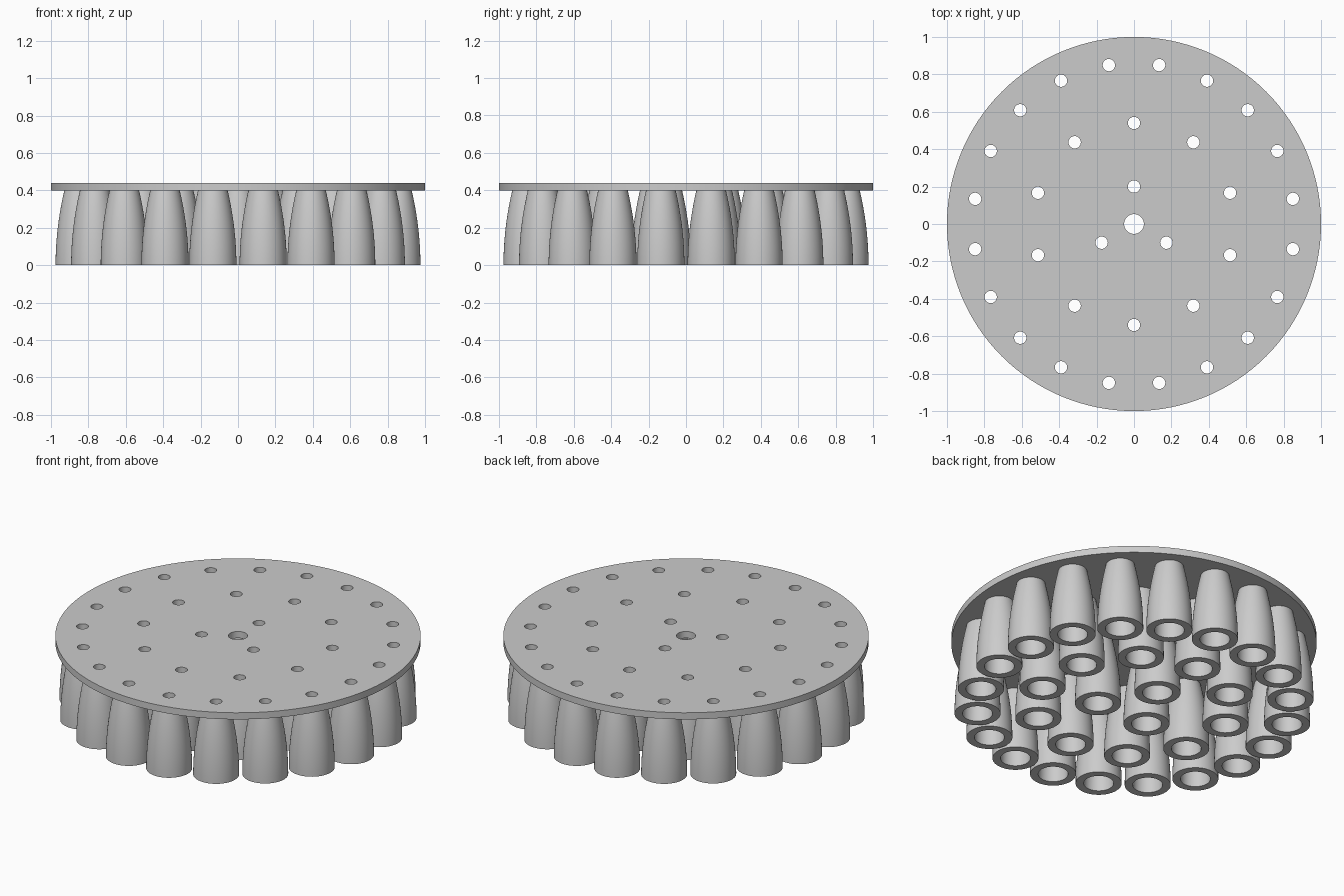
import bpy, bmesh, math
from mathutils import Matrix, Vector

cube = bpy.data.objects.get("Cube")
if cube:
    bpy.data.objects.remove(cube, do_unlink=True)

DISC_BOTTOM, DISC_TOP = 0.40, 0.44
HOLE = 0.033
WALL = 0.044

grey = bpy.data.materials.new("plain grey")
grey.use_nodes = True
colour = (0.6, 0.6, 0.6, 1)
grey.diffuse_color = colour
grey.node_tree.nodes["Principled BSDF"].inputs["Base Color"].default_value = colour


def ring(count, radius, start):
    """Evenly spaced points on a circle, start in degrees."""
    angles = [math.radians(start + 360 * i / count) for i in range(count)]
    return [Vector((radius * math.cos(a), radius * math.sin(a), 0)) for a in angles]


def finish(bm, name):
    bmesh.ops.recalc_face_normals(bm, faces=bm.faces)
    mesh = bpy.data.meshes.new(name)
    bm.to_mesh(mesh)
    bm.free()
    mesh.materials.append(grey)
    obj = bpy.data.objects.new(name, mesh)
    bpy.context.collection.objects.link(obj)
    return obj


def smooth(obj):
    bpy.ops.object.select_all(action="DESELECT")
    obj.select_set(True)
    bpy.context.view_layer.objects.active = obj
    bpy.ops.object.shade_smooth_by_angle(angle=math.radians(35))


centres = ring(20, 0.86, 9) + ring(10, 0.54, 90) + ring(3, 0.20, 90)

# Perforated disc: outline and hole circles filled, then extruded
bm = bmesh.new()
bmesh.ops.create_circle(bm, segments=128, radius=1)
bmesh.ops.create_circle(bm, segments=32, radius=0.053)
for c in centres:
    bmesh.ops.create_circle(bm, segments=32, radius=HOLE, matrix=Matrix.Translation(c))
bmesh.ops.triangle_fill(bm, use_beauty=True, edges=bm.edges[:], normal=(0, 0, 1))
bmesh.ops.translate(bm, verts=bm.verts, vec=(0, 0, DISC_BOTTOM))
top = bmesh.ops.extrude_face_region(bm, geom=bm.faces[:], use_keep_orig=True)["geom"]
bmesh.ops.translate(bm, verts=[v for v in top if isinstance(v, bmesh.types.BMVert)],
                    vec=(0, 0, DISC_TOP - DISC_BOTTOM))
smooth(finish(bm, "perforated_disc"))

# Hollow tapering cup, turned from a closed wall profile
STEPS, SIDES = 12, 48
heights = [DISC_BOTTOM * i / STEPS for i in range(STEPS + 1)]
outer = [(0.126 - 0.047 * (z / DISC_BOTTOM) ** 2, z) for z in heights]
inner = [(max(r - WALL, HOLE), z) for r, z in outer]
profile = outer + inner[::-1]
bm = bmesh.new()
verts = [bm.verts.new((r, 0, z)) for r, z in profile]
edges = [bm.edges.new((v, verts[i - 1])) for i, v in enumerate(verts)]
bmesh.ops.spin(bm, geom=verts + edges, cent=(0, 0, 0), axis=(0, 0, 1),
               angle=math.tau, steps=SIDES, use_merge=True)
bmesh.ops.remove_doubles(bm, verts=bm.verts, dist=0.0001)
cup = finish(bm, "cup_1")
smooth(cup)

# Repeat the cup under every hole
cup.location = centres[0]
for i, c in enumerate(centres[1:], 2):
    copy = cup.copy()
    copy.name = f"cup_{i}"
    copy.location = c
    bpy.context.collection.objects.link(copy)
